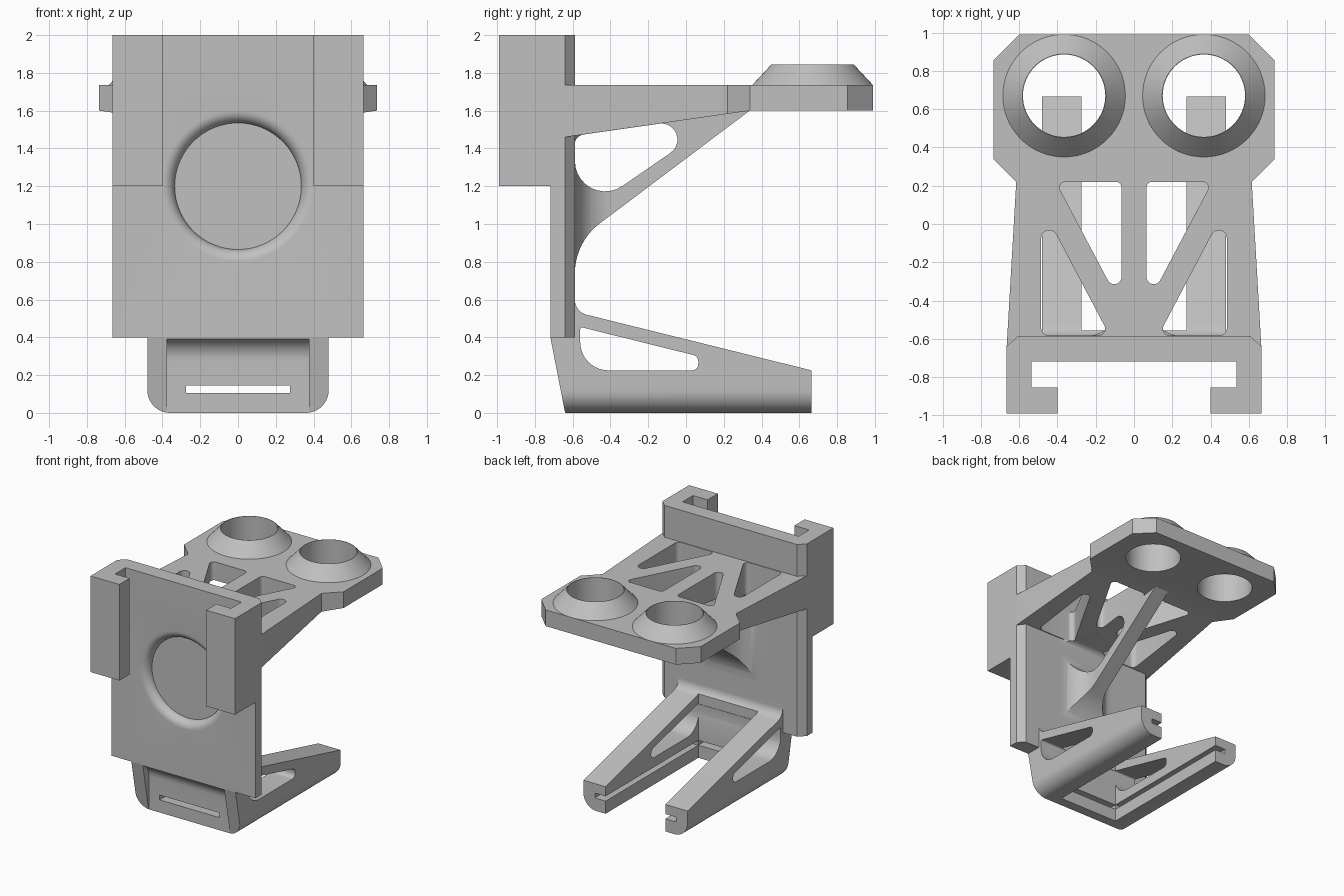
import bpy, bmesh, math
from mathutils import Vector

cube = bpy.data.objects.get("Cube")
if cube:
    bpy.data.objects.remove(cube, do_unlink=True)

grey = bpy.data.materials.new("matte_grey")
grey.use_nodes = True
COLOUR = (0.53, 0.53, 0.53, 1)
grey.diffuse_color = COLOUR
grey.node_tree.nodes["Principled BSDF"].inputs["Base Color"].default_value = COLOUR


def rounded(corners, steps=10):
    """Outline from (u, v) or (u, v, radius) corners, filleted with arcs."""
    out = []
    for i, c in enumerate(corners):
        p = Vector(c[:2])
        r = c[2] if len(c) > 2 else 0
        if not r:
            out.append(p)
            continue
        a = (Vector(corners[i - 1][:2]) - p).normalized()
        b = (Vector(corners[(i + 1) % len(corners)][:2]) - p).normalized()
        half = a.angle(b) / 2
        centre = p + (a + b).normalized() * r / math.sin(half)
        start = p + a * r / math.tan(half) - centre
        end = p + b * r / math.tan(half) - centre
        sweep = math.pi - 2 * half
        for k in range(steps + 1):
            t = k / steps
            out.append(centre + (start * math.sin((1 - t) * sweep)
                                 + end * math.sin(t * sweep)) / math.sin(sweep))
    return out


def finish(name, bm):
    bmesh.ops.recalc_face_normals(bm, faces=bm.faces)
    mesh = bpy.data.meshes.new(name)
    bm.to_mesh(mesh)
    bm.free()
    mesh.materials.append(grey)
    ob = bpy.data.objects.new(name, mesh)
    bpy.context.collection.objects.link(ob)
    return ob


def prism(name, corners, axis, lo, hi):
    """Extrude a filleted outline along an axis."""
    place = {"X": lambda u, v, w: (w, u, v),
             "Y": lambda u, v, w: (u, w, v),
             "Z": lambda u, v, w: (u, v, w)}[axis]
    bm = bmesh.new()
    pts = rounded(corners)
    low, high = [[bm.verts.new(place(p.x, p.y, w)) for p in pts] for w in (lo, hi)]
    bm.faces.new(low)
    bm.faces.new(high)
    for i in range(len(pts)):
        bm.faces.new((low[i - 1], low[i], high[i], high[i - 1]))
    return finish(name, bm)


def box(name, x, y, z):
    return prism(name, [(x[0], y[0]), (x[1], y[0]), (x[1], y[1]), (x[0], y[1])], "Z", *z)


def lathe(name, profile, place, sides=64):
    """Solid of revolution from (radius, height) points."""
    bm = bmesh.new()
    rings = []
    for r, h in profile:
        angles = [2 * math.pi * k / sides for k in range(sides)]
        rings.append([bm.verts.new(place(r * math.cos(a), r * math.sin(a), h)) for a in angles])
    bm.faces.new(rings[0])
    bm.faces.new(rings[-1])
    for a, b in zip(rings, rings[1:]):
        for i in range(sides):
            bm.faces.new((a[i - 1], a[i], b[i], b[i - 1]))
    return finish(name, bm)


def combine(ob, tools, operation="DIFFERENCE"):
    """Apply booleans and discard the helper solids."""
    for tool in tools:
        mod = ob.modifiers.new("cut", "BOOLEAN")
        mod.solver = "EXACT"
        mod.operation = operation
        mod.object = tool
        bpy.context.view_layer.update()
        deps = bpy.context.evaluated_depsgraph_get()
        mesh = bpy.data.meshes.new_from_object(ob.evaluated_get(deps))
        ob.modifiers.clear()
        ob.data = mesh
        bpy.data.objects.remove(tool, do_unlink=True)
    return ob


def mirrored(corners, s):
    return [(s * c[0],) + tuple(c[1:]) for c in corners]


parts = []

# Mounting plate with chamfered back edges and a round dished recess
plate = prism("mounting_plate", [(-0.665, -0.718), (0.665, -0.718), (0.665, -0.64),
                                 (0.61, -0.588), (-0.61, -0.588), (-0.665, -0.64)], "Z", 0.4, 2)
rim = [(0.335 + 0.065 * (1 - math.cos(a)), 0.065 * (1 - math.sin(a)))
       for a in [math.pi / 2 * k / 10 for k in range(11)]]
recess = lathe("recess_cutter", rim + [(0.4, -0.1)],
               lambda u, v, h: (u, -0.718 + h, 1.2 + v))
parts.append(combine(plate, [recess]))

# Hooked side rails on the front of the plate
hook = [(0.665, -0.99), (0.4, -0.99), (0.4, -0.855), (0.535, -0.855),
        (0.535, -0.718), (0.665, -0.718)]
for side, s in (("left", 1), ("right", -1)):
    parts.append(prism(side + "_rail", mirrored(hook, s), "Z", 1.2, 2))

# Upper platform: tapering side profile trimmed to the plan outline
platform = prism("upper_platform", [(-0.64, 1.735), (0.99, 1.735), (0.99, 1.6),
                                    (0.34, 1.6), (-0.64, 1.46)], "X", -0.735, 0.735)
half = [(0.6, 1.0), (0.6, 0.99), (0.735, 0.855), (0.735, 0.34), (0.615, 0.22), (0.665, -0.64),
        (0.665, -0.8), (0.9, -0.8), (0.9, 1.0)]
inner_gap = [(0.408, 0.22, 0.03), (0.065, 0.22, 0.03), (0.065, -0.43, 0.038)]
outer_gap = [(0.485, 0.095, 0.042), (0.128, -0.582, 0.035), (0.485, -0.582, 0.04)]


def bore(s):
    return lathe("bore_cutter", [(0.215, 1.2), (0.215, 2.2)],
                 lambda u, v, h: (s * 0.365 + u, 0.67 + v, h))


for s in (1, -1):
    combine(platform, [prism("gap_cutter", mirrored(outline, s), "Z", 1, 2.2)
                       for outline in (half, inner_gap, outer_gap)] + [bore(s)])
parts.append(platform)

# Conical collars around the bores
for side, s in (("left", 1), ("right", -1)):
    collar = lathe(side + "_collar", [(0.32, 1.725), (0.32, 1.735), (0.218, 1.845)],
                   lambda u, v, h: (s * 0.365 + u, 0.67 + v, h))
    parts.append(combine(collar, [bore(s)]))

# Central rib: flared where it meets the plate, with a rounded window
rib = prism("central_rib", [(0.34, 1.602), (-0.588, 0.904, 0.33), (-0.588, 0.66),
                            (-0.62, 0.66), (-0.62, 1.465)], "X", -0.4, 0.4)
flare = [(0.065, 0.5), (0.065, -0.588, 0.2), (0.4, -0.588), (0.4, -0.63)]
plan = prism("flare_helper", flare + mirrored(flare, -1)[::-1], "Z", 0.5, 1.9)
combine(rib, [plan], "INTERSECT")
window = prism("window_cutter", [(-0.588, 1.467, 0.05), (-0.588, 1.028, 0.16),
                                 (0.216, 1.582, 0.085)], "X", -1, 1)
parts.append(combine(rib, [window]))

# Lower cradle: side profile rounded along the bottom, then hollowed
cradle = prism("lower_cradle", [(-0.718, 0.4), (-0.64, 0), (0.665, 0), (0.665, 0.225),
                                (-0.588, 0.535, 0.08), (-0.588, 0.65), (-0.65, 0.65),
                                (-0.69, 0.43)], "X", -0.7, 0.7)
section = prism("section_helper", [(-0.48, 0, 0.12), (0.48, 0, 0.12), (0.48, 0.8), (-0.48, 0.8)],
                "Y", -1, 1)
combine(cradle, [section], "INTERSECT")
parts.append(combine(cradle, [
    box("opening_cutter", (-0.275, 0.275), (-0.555, 0.8), (-0.2, 0.9)),
    box("groove_cutter", (-0.375, 0.375), (-0.553, 0.8), (0.105, 0.145)),
    box("slot_cutter", (-0.275, 0.275), (-0.9, -0.4), (0.105, 0.145)),
    prism("side_window_cutter", [(-0.56, 0.455, 0.01), (0.065, 0.3, 0.035),
                                 (0.065, 0.225, 0.035), (-0.56, 0.225, 0.15)], "X", -1, 1),
    prism("panel_cutter", [(-0.9, -0.1), (-0.638, -0.1), (-0.638, 0.4, 0.12), (-0.9, 0.4)],
          "X", -0.375, 0.375),
]))

# Smooth curved surfaces, keep edges sharp
for ob in parts:
    bpy.ops.object.select_all(action="DESELECT")
    ob.select_set(True)
    bpy.context.view_layer.objects.active = ob
    bpy.ops.object.shade_smooth_by_angle(angle=math.radians(25))
